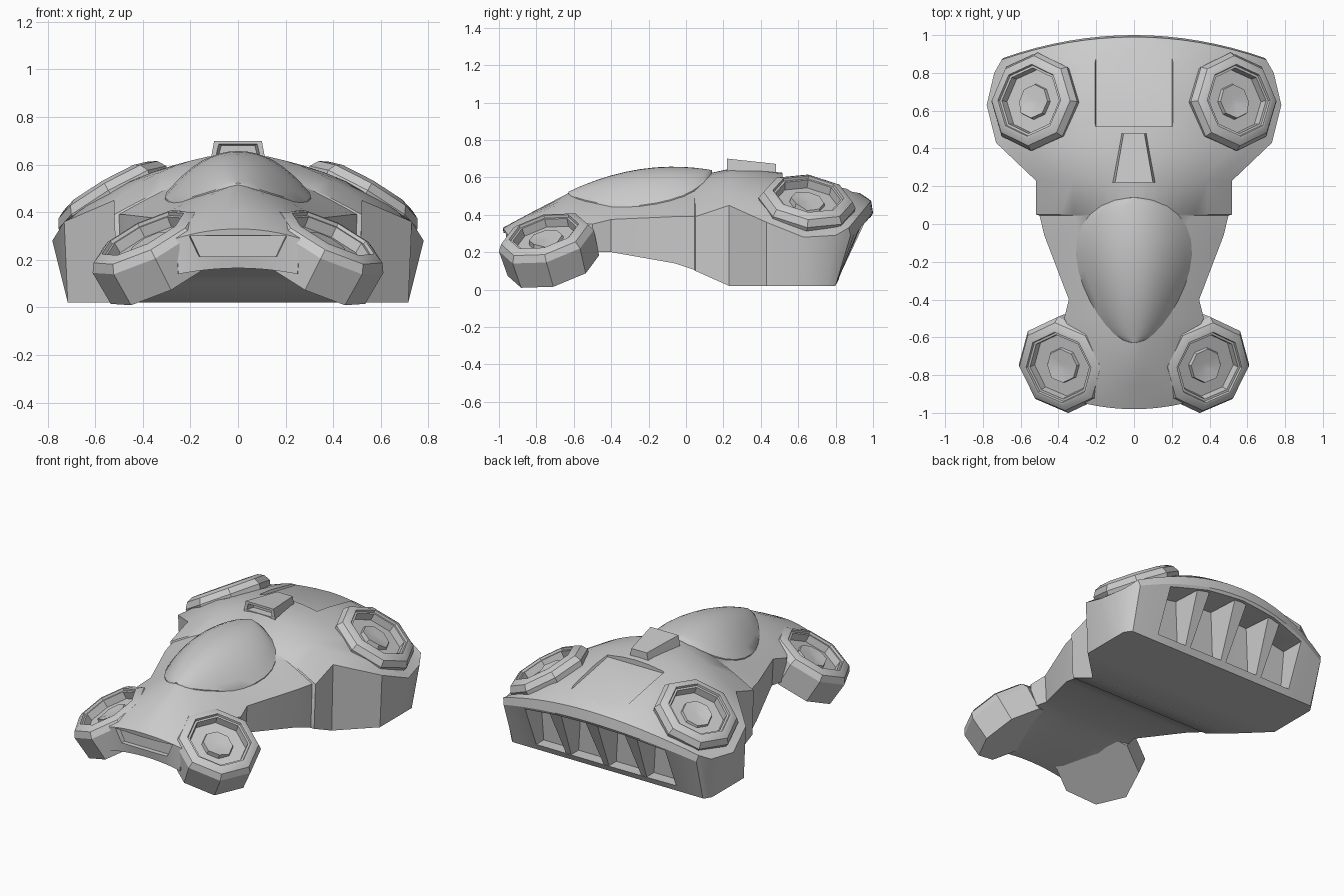
import bpy, bmesh, math
from mathutils import Vector

if "Cube" in bpy.data.objects:
    bpy.data.objects.remove(bpy.data.objects["Cube"])

N = 17                                   # points across a hull section


def loft(name, rings, angle=30, strips=False):
    """Skin closed rings; ends are n-gons, or quad strips for hull sections."""
    bm = bmesh.new()
    vs = [[bm.verts.new(p) for p in r] for r in rings]
    n = len(vs[0])
    for a, b in zip(vs, vs[1:]):
        for i in range(n):
            j = (i + 1) % n
            bm.faces.new((a[i], a[j], b[j], b[i]))
    for r in (vs[0], vs[-1]):
        if strips:
            for i in range(n // 2 - 1):
                bm.faces.new((r[i], r[i + 1], r[n - 2 - i], r[n - 1 - i]))
        else:
            bm.faces.new(r)
    bmesh.ops.recalc_face_normals(bm, faces=bm.faces)
    me = bpy.data.meshes.new(name)
    bm.to_mesh(me)
    bm.free()
    ob = bpy.data.objects.new(name, me)
    bpy.context.collection.objects.link(ob)
    if angle:
        smooth(ob, angle)
    return ob


def activate(ob):
    bpy.ops.object.select_all(action='DESELECT')
    ob.select_set(True)
    bpy.context.view_layer.objects.active = ob


def smooth(ob, angle):
    activate(ob)
    bpy.ops.object.shade_smooth_by_angle(angle=math.radians(angle))


def cut(ob, cutter):
    cutter.hide_render = True
    m = ob.modifiers.new('cut', 'BOOLEAN')
    m.operation, m.solver, m.object = 'DIFFERENCE', 'EXACT', cutter
    activate(ob)
    bpy.ops.object.modifier_apply(modifier=m.name)
    bpy.data.objects.remove(cutter)


def section(y, bow, w, sh, c, p, yb, wb, zb, zbc):
    """Crowned top row from left to right, then the underside row back."""
    ss = [2 * i / (N - 1) - 1 for i in range(N)]
    top = [(w * s, y + bow * (1 - s * s), sh + (c - sh) * (1 - abs(s) ** p)) for s in ss]
    low = [(wb * s, yb, zb + (zbc - zb) * (1 - s * s)) for s in reversed(ss)]
    return top + low


def trapezoid(w0, w1, y, z0, z1):
    return [(-w0, y, z0), (w0, y, z0), (w1, y, z1), (-w1, y, z1)]


# Main hull stations: y, half width, shoulder z, crown z, underside z
hull = [(-.95, .26, .29, .33, .14), (-.85, .30, .32, .40, .14), (-.63, .30, .36, .515, .17),
        (-.50, .37, .35, .53, .20), (-.40, .345, .375, .545, .20), (-.06, .475, .39, .585, .14),
        (.045, .50, .39, .605, .105), (.05, .52, .39, .605, .10), (.23, .52, .45, .645, .02),
        (.43, .73, .36, .635, .02), (.63, .78, .28, .61, .02), (.80, .74, .29, .56, .02),
        (.87, .70, .33, .475, .02), (.88, .69, .29, .41, .02)]


def power(y):
    return 2 if y > .2 or y < -.8 else 1.35


def hull_ring(y, w, sh, c, zb):
    bow = -.03 if y < -.9 else .12 * min(max((y - .72) / .15, 0), 1)
    yb = y if y < .7 else .7 + (y - .7) * .55
    return section(y, bow, w, sh, c, power(y), yb, min(w - .01, .715), zb, zb + (.025 if y < -.6 else 0))


def hull_top(x, y):
    """Height of the hull skin at a point of the mid section."""
    a, b = next((a, b) for a, b in zip(hull, hull[1:]) if a[0] <= y <= b[0])
    t = (y - a[0]) / (b[0] - a[0])
    _, w, sh, c, _ = [p + (q - p) * t for p, q in zip(a, b)]
    return sh + (c - sh) * (1 - min(abs(x) / w, 1) ** power(y))


body = loft('body', [hull_ring(*h) for h in hull], 0, True)


# Hover pods: octagonal cups on sloping planes
def oct_ring(center, slope, side, r, h, twist=0):
    n = Vector((slope[0], slope[1], 1)).normalized()
    ex = Vector((1, 0, -slope[0])).normalized()
    ey = n.cross(ex)
    pts = []
    for k in range(8):
        a = math.radians(45 * k)
        p = Vector(center) + r * (ex * math.cos(a) + ey * math.sin(a)) + n * (h + twist * k)
        pts.append((p.x * side, p.y, p.z))
    return pts


pods = [('front', (.40, -.76, .31), (.5, -.28), .21),
        ('rear', (.555, .655, .51), (.58, .15), .10)]
for label, c, slope, depth in pods:
    prof = [(.17, -.06), (.175, -.014), (.188, -.014), (.192, 0), (.205, 0),
            (.24, -.018), (.262, -.055), (.252, -depth)]
    fan = [(.02, -.045), (.09, -.05, .003), (.095, -.06)]      # stepped fan disc
    for side, word in ((-1, 'left'), (1, 'right')):
        cut(body, loft('pod_cutter', [oct_ring(c, slope, side, .215, h)
                                      for h in (-.08, .35)], 0))
        loft(f'{label}_{word}_pod', [oct_ring(c, slope, side, *q) for q in fan + prof])


# Rear cavity under the tail lip
def lip(x):
    return .395 - .12 * (x / .69) ** 2


cut(body, loft('cavity_cutter', [[(x, .74, .06), (x, 1.1, .06), (x, 1.1, lip(x)), (x, .77, lip(x))]
                                 for x in (-.5, -.25, 0, .25, .5)], 0))

# Top deck recess and front grille opening
cut(body, loft('deck_cutter', [trapezoid(.20, .24, .515, .592, .672),
                               trapezoid(.20, .24, .93, .515, .595)], 0))
cut(body, loft('grille_cutter', [trapezoid(.18, .23, -1.1, .21, .305),
                                 trapezoid(.16, .20, -.93, .215, .30)], 0))
smooth(body, 28)

# Tail fins inside the cavity, wide at the lip and narrow at the floor
for i, x in enumerate((-.27, 0, .27)):
    t = lip(x) + .015
    levels = [(.018, .018, .73, .81, .05), (.06, .045, .75, t + .57, t)]
    loft(f'tail_fin_{i + 1}', [[(x - a, y0, z), (x + a, y0, z), (x + b, y1, z), (x - b, y1, z)]
                               for a, b, y0, y1, z in levels], 0)

# Egg-shaped canopy bulging from the hull skin
rings = []
for k in range(15):
    a = math.radians(3 + 174 * k / 14)
    y = -.245 - .385 * math.cos(a)
    w = math.sin(a) * (.295 - .09 * math.cos(a))
    edge = hull_top(w, y) + .006
    crown = max(.657 - .43 * (y + .07) ** 2, edge + .004)
    rings.append(section(y, 0, w, edge, crown, 2.1, y, w, edge - .04, edge - .04))
loft('canopy', rings, 35, True)

# Roof scoop: tapered wedge with a hollow mouth
scoop = loft('roof_scoop', [trapezoid(.115, .10, .22, .62, .70), trapezoid(.07, .055, .48, .60, .672)], 0)
cut(scoop, loft('scoop_cutter', [trapezoid(.095, .085, .2, .645, .688),
                                 trapezoid(.08, .07, .27, .645, .68)], 0))
